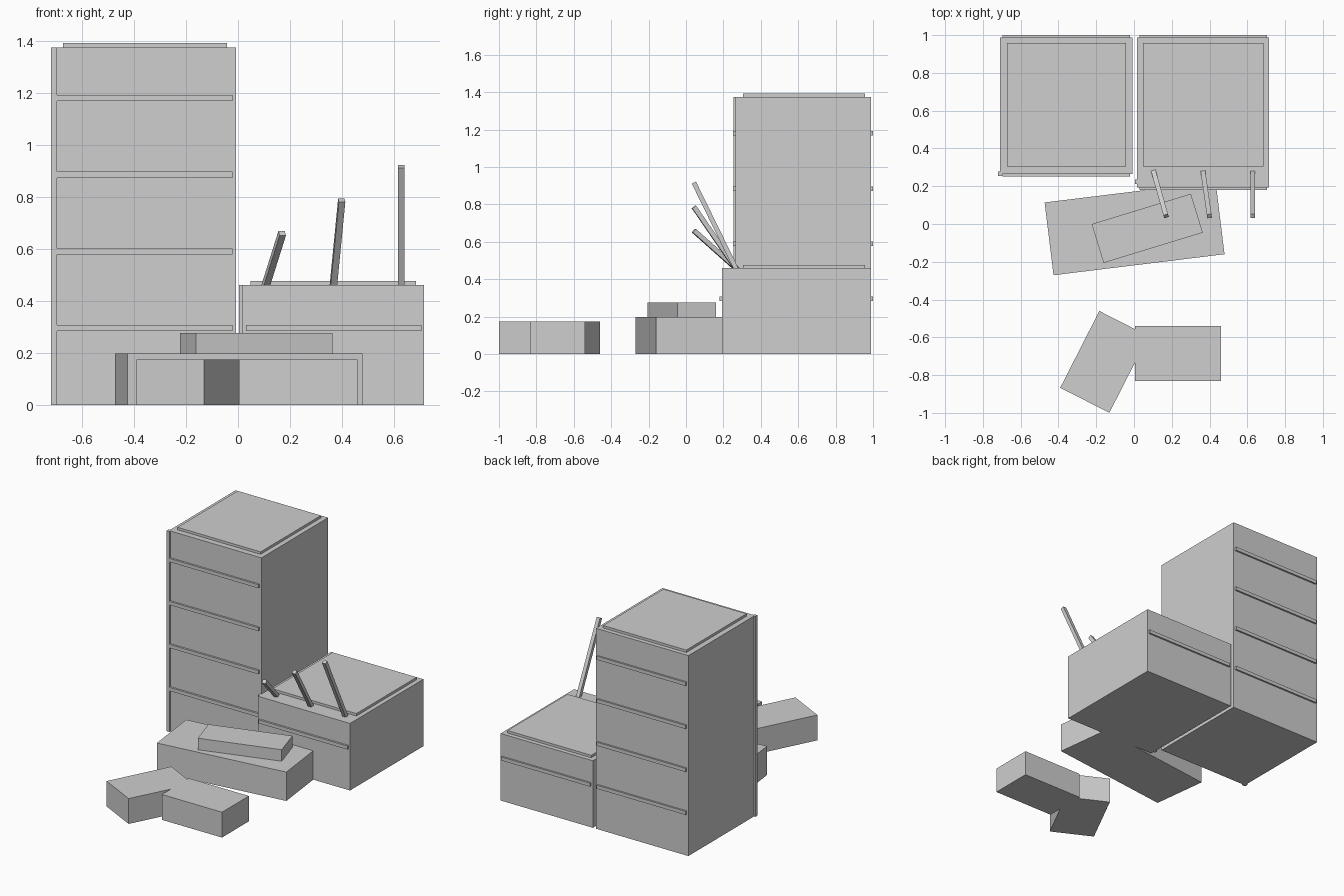
import bpy
from math import radians
from mathutils import Vector

old = bpy.data.objects.get("Cube")
if old:
    bpy.data.objects.remove(old, do_unlink=True)

grey = bpy.data.materials.new("concrete_grey")
grey.use_nodes = True
colour = (0.62, 0.62, 0.62, 1)
grey.diffuse_color = colour
grey.node_tree.nodes["Principled BSDF"].inputs["Base Color"].default_value = colour


def block(name, centre, size, angle=0):
    """Box of a given size, turned about z."""
    bpy.ops.mesh.primitive_cube_add(size=1, location=centre)
    ob = bpy.context.object
    ob.name = name
    ob.scale = size
    ob.rotation_euler.z = radians(angle)
    ob.data.materials.append(grey)
    return ob


def span(name, x, y, z):
    """Box between limits on each axis."""
    limits = (x, y, z)
    return block(name, [(a + b) / 2 for a, b in limits], [b - a for a, b in limits])


def rod(name, base, tip, width=0.025):
    """Square bar from base to tip, its root sunk into the roof."""
    base, tip = Vector(base), Vector(tip)
    axis = (tip - base).normalized()
    base -= axis * 0.03
    ob = block(name, (base + tip) / 2, (width, width, (tip - base).length))
    ob.rotation_mode = 'QUATERNION'
    ob.rotation_quaternion = axis.to_track_quat('Z', 'Y')


def building(name, x, front, height, roof_x, band_x, floors):
    """Main block, raised roof slab and floor bands on front and back."""
    span(name + "_walls", x, (front, 0.988), (0, height))
    span(name + "_roof_slab", roof_x, (0.305, 0.958), (height - 0.02, height + 0.017))
    for i in range(1, floors + 1):
        z = 0.295 * i
        for side, y in (("front", (front - 0.013, front + 0.01)), ("back", (0.978, 1.0))):
            span(f"{name}_{side}_band_{i}", band_x, y, (z - 0.012, z + 0.012))


# Tall and broken buildings with their corner posts
building("tower", (-0.71, -0.008), 0.265, 1.375, (-0.673, -0.042), (-0.696, -0.022), 4)
span("tower_corner_post", (-0.72, -0.697), (0.254, 0.277), (0, 1.375))
building("low_building", (0.015, 0.715), 0.193, 0.46, (0.048, 0.685), (0.03, 0.705), 1)
span("low_building_post", (0.004, 0.027), (0.213, 0.236), (0, 0.46))

# Bent reinforcement bars
rod("bar_left", (0.107, 0.266, 0.46), (0.17, 0.042, 0.66))
rod("bar_middle", (0.367, 0.266, 0.46), (0.399, 0.042, 0.787))
rod("bar_right", (0.628, 0.266, 0.46), (0.628, 0.042, 0.917))

# Fallen rubble
block("rubble_slab", (0.003, -0.023, 0.099), (0.912, 0.388, 0.198), 7)
block("rubble_top", (0.07, -0.023, 0.237), (0.549, 0.215, 0.08), 17)
block("rubble_straight", (0.232, -0.685, 0.087), (0.456, 0.292, 0.174))
block("rubble_turned", (-0.157, -0.73, 0.087), (0.456, 0.292, 0.174), 63)
